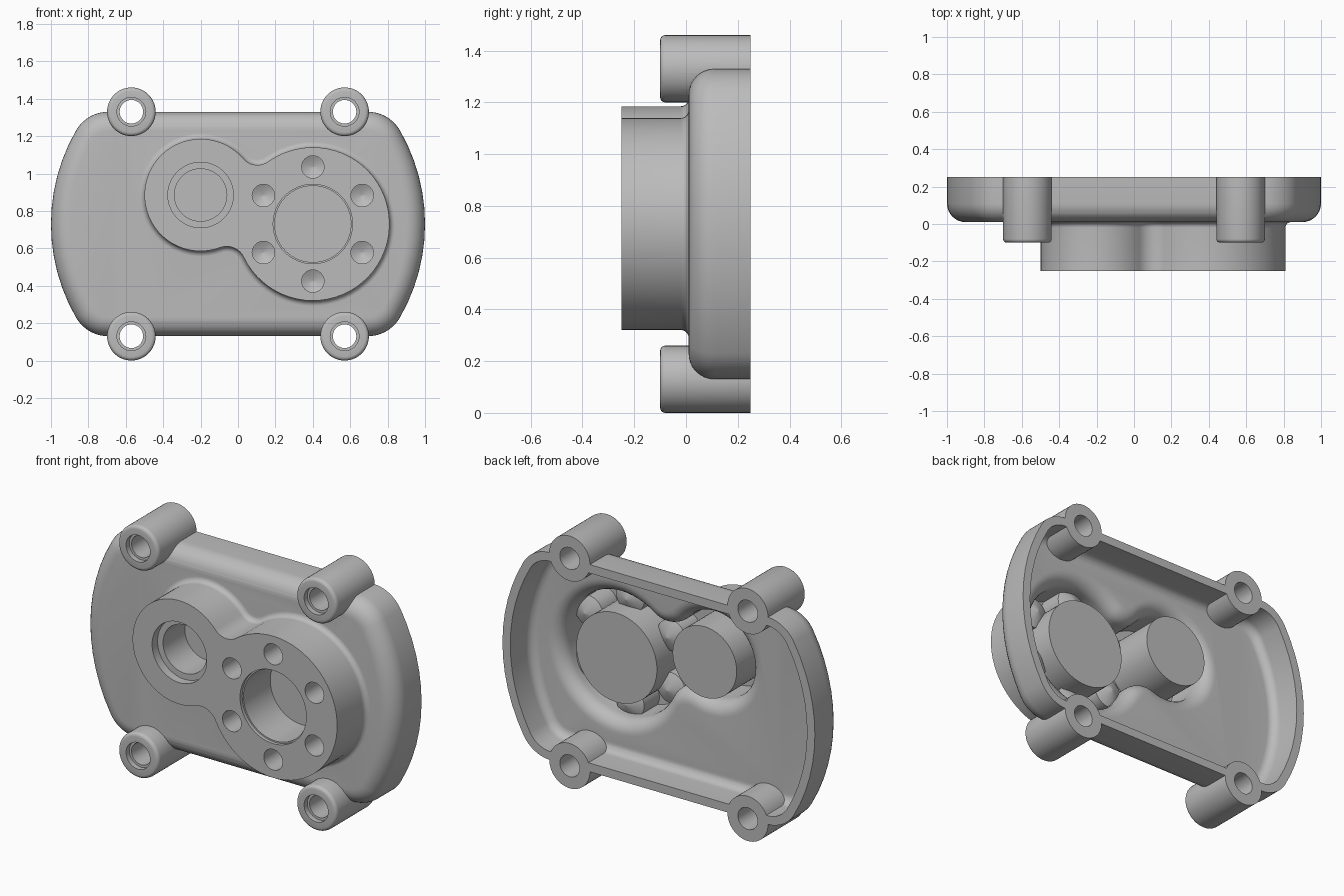
import bpy, bmesh
from math import sin, cos, pi, radians, atan2, sqrt, tau

cube = bpy.data.objects.get("Cube")
if cube:
    bpy.data.objects.remove(cube)

grey = bpy.data.materials.new("cast_grey")
grey.use_nodes = True
grey.diffuse_color = (0.5, 0.5, 0.5, 1)
grey.node_tree.nodes["Principled BSDF"].inputs["Base Color"].default_value = (0.5, 0.5, 0.5, 1)

MID = 0.73             # height of the cover's centre line
SMALL = (-0.2, 0.885)  # small bore centre (x, z)
LARGE = (0.4, MID)     # large bore centre
R_SMALL, R_LARGE, R_NECK = 0.3, 0.41, 0.1


def arc(c, r, a0, a1, n):
    """Arc points, leaving out the last one."""
    return [(c[0] + r * cos(a0 + (a1 - a0) * i / n),
             c[1] + r * sin(a0 + (a1 - a0) * i / n)) for i in range(n)]


def circle(c, n=48):
    return lambda r: arc(c, r, 0, tau, n)


def cover_outline(d):
    """Disc clipped flat above and below, corners rounded, inset by d."""
    cx, cz, pts = 0.693, 0.4, []
    for start, sx, sz in ((30, 1, 1), (90, -1, 1), (210, -1, -1), (270, 1, -1)):
        if start == 210:
            pts += arc((0, MID), 1 - d, radians(150), radians(210), 12)
        a = radians(start)
        pts += arc((sx * cx, MID + sz * cz), 0.2 - d, a, a + pi / 3, 10)
    return pts + arc((0, MID), 1 - d, radians(-30), radians(30), 12)


def angle(p, q):
    return atan2(q[1] - p[1], q[0] - p[0])


def boss_outline(d):
    """Two discs joined by concave necks, grown by d."""
    a, b = SMALL, LARGE
    dx, dz = b[0] - a[0], b[1] - a[1]
    dist = sqrt(dx * dx + dz * dz)
    ra, rb = R_SMALL + R_NECK, R_LARGE + R_NECK
    along = (ra * ra - rb * rb + dist * dist) / (2 * dist)
    side = sqrt(ra * ra - along * along)
    ux, uz = dx / dist, dz / dist
    top, low = [(a[0] + ux * along - s * uz * side,
                 a[1] + uz * along + s * ux * side) for s in (1, -1)]

    def sweep(c, r, p, q, n, ccw):
        a0 = angle(c, p)
        turn = (angle(c, q) - a0) % tau
        return arc(c, r, a0, a0 + (turn if ccw else turn - tau), n)

    return (sweep(b, R_LARGE + d, low, top, 48, True)
            + sweep(top, R_NECK - d, b, a, 10, False)
            + sweep(a, R_SMALL + d, top, low, 40, True)
            + sweep(low, R_NECK - d, a, b, 10, False))


def loft(name, outline, steps):
    """Closed solid through outlines at the given (y, size) steps."""
    bm = bmesh.new()
    rings = [[bm.verts.new((x, y, z)) for x, z in outline(d)] for y, d in steps]
    for r0, r1 in zip(rings, rings[1:]):
        for i in range(len(r0)):
            j = (i + 1) % len(r0)
            bm.faces.new((r0[i], r0[j], r1[j], r1[i]))
    bm.faces.new(rings[0])
    bm.faces.new(rings[-1])
    bmesh.ops.recalc_face_normals(bm, faces=bm.faces)
    mesh = bpy.data.meshes.new(name)
    bm.to_mesh(mesh)
    bm.free()
    mesh.materials.append(grey)
    obj = bpy.data.objects.new(name, mesh)
    bpy.context.collection.objects.link(obj)
    return obj


def fillet(y, d, ry, rd, n=8):
    """Quarter round from straight wall at (y, d) to flat at (y+ry, d+rd)."""
    return [(y + ry * sin(t * pi / 2 / n), d + rd * (1 - cos(t * pi / 2 / n)))
            for t in range(n + 1)]


def combine(body, tool, operation):
    mod = body.modifiers.new(tool.name, "BOOLEAN")
    mod.operation, mod.solver, mod.object = operation, "EXACT", tool
    bpy.context.view_layer.objects.active = body
    bpy.ops.object.modifier_apply(modifier=mod.name)
    bpy.data.objects.remove(tool)


def add(tool):
    combine(cover, tool, "UNION")


def cut(tool):
    combine(cover, tool, "DIFFERENCE")


# Hollow cover with rounded front edge and the two-lobed boss
cover = loft("gearbox_cover", cover_outline, [(0.25, 0)] + fillet(0.11, 0, -0.1, 0.1))
add(loft("boss", boss_outline, [(-0.25, 0)] + fillet(-0.02, 0, 0.03, 0.03) + [(0.05, 0.03)]))
cut(loft("cavity", cover_outline, [(0.28, 0.05)] + fillet(0.11, 0.05, -0.05, 0.05)))
cut(loft("boss_cavity", boss_outline,
         [(-0.2, -0.05)] + fillet(-0.02, -0.05, 0.08, 0.08) + [(0.08, 0.03)]))

# Bearing cups standing inside the cavity
add(loft("large_cup", circle(LARGE, 64), [(-0.23, 0.258), (0.063, 0.258)]))
add(loft("small_cup", circle(SMALL, 64), [(-0.23, 0.205), (0.115, 0.205)]))

# Screw cups around the large bore
screws = [(LARGE[0] + 0.305 * cos(pi / 2 + k * pi / 3),
           LARGE[1] + 0.305 * sin(pi / 2 + k * pi / 3)) for k in range(6)]
for p in screws:
    add(loft("screw_cup", circle(p, 32), [(-0.23, 0.09), (-0.06, 0.09), (-0.02, 0.002)]))

# Mounting posts on the four corners
posts = [(x, MID + z) for x in (-0.57, 0.57) for z in (-0.6, 0.6)]
for p in posts:
    add(loft("mounting_post", circle(p),
             [(0.25, 0.13)] + fillet(-0.08, 0.13, -0.02, -0.02, 4)))

# Stepped bores, drilled screw holes and post holes
cut(loft("large_bore", circle(LARGE, 64),
         [(-0.3, 0.212), (-0.23, 0.212), (-0.23, 0.204), (0.015, 0.204)]))
cut(loft("small_bore", circle(SMALL, 64),
         [(-0.3, 0.175), (-0.2, 0.175), (-0.2, 0.14), (0.0, 0.14)]))
for p in screws:
    cut(loft("screw_hole", circle(p, 32), [(-0.3, 0.06), (-0.1, 0.06), (-0.07, 0.002)]))
for p in posts:
    cut(loft("post_hole", circle(p, 32),
             [(-0.2, 0.077), (-0.07, 0.077), (-0.07, 0.063), (0.3, 0.063)]))

# Smooth rounds, crisp edges
bpy.ops.object.select_all(action="DESELECT")
cover.select_set(True)
bpy.context.view_layer.objects.active = cover
bpy.ops.object.shade_smooth_by_angle(angle=radians(30))
